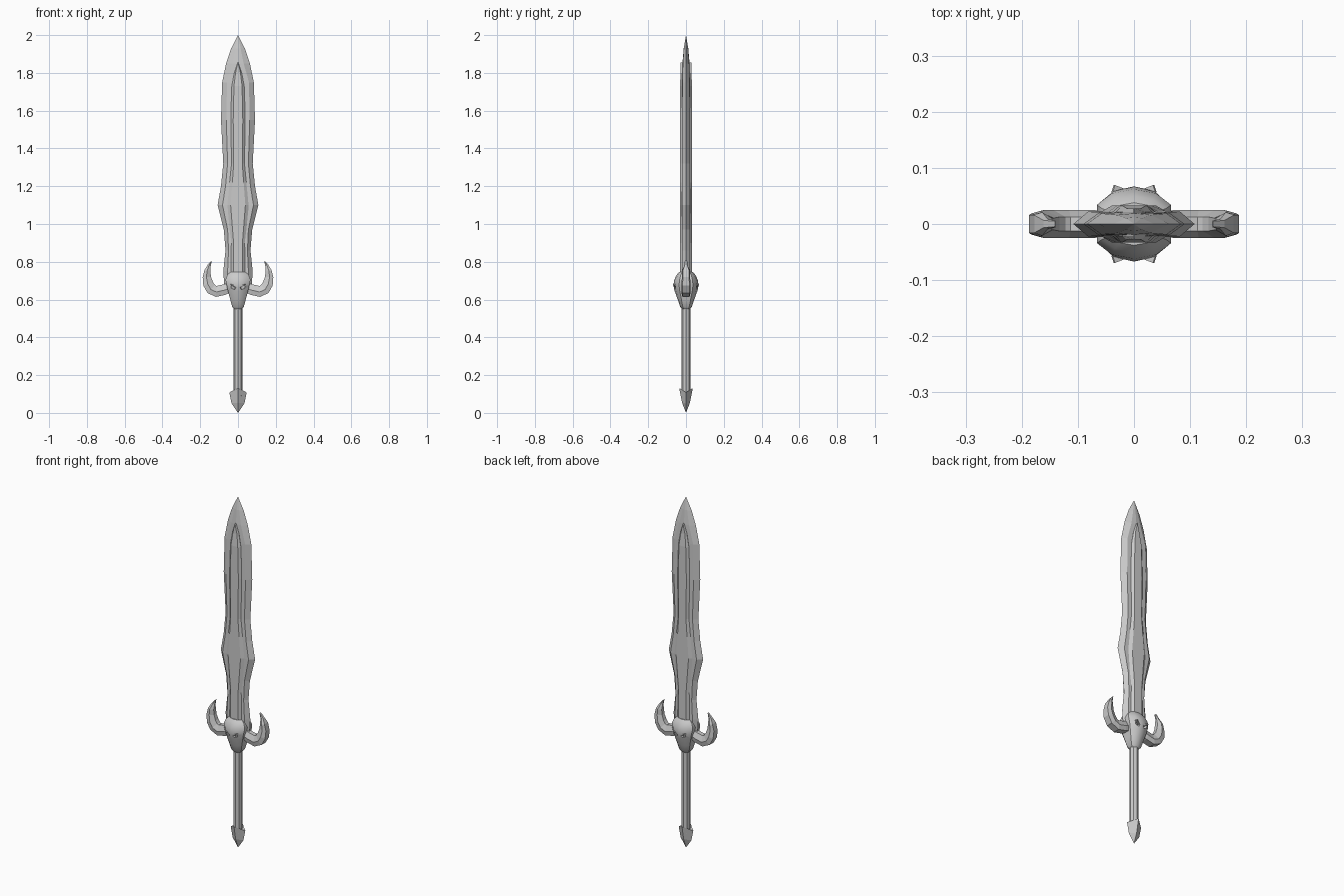
import bpy, bmesh
from math import radians, hypot
from mathutils import Vector, Matrix

old = bpy.data.objects.get("Cube")
if old:
    bpy.data.objects.remove(old, do_unlink=True)

steel = bpy.data.materials.new("grey steel")
steel.use_nodes = True
steel.diffuse_color = (0.6, 0.6, 0.6, 1)
steel.node_tree.nodes["Principled BSDF"].inputs["Base Color"].default_value = (0.6, 0.6, 0.6, 1)


def finish(name, bm, smooth=None):
    bmesh.ops.remove_doubles(bm, verts=bm.verts, dist=0.0002)
    bmesh.ops.recalc_face_normals(bm, faces=bm.faces)
    mesh = bpy.data.meshes.new(name)
    bm.to_mesh(mesh)
    bm.free()
    mesh.materials.append(steel)
    obj = bpy.data.objects.new(name, mesh)
    bpy.context.collection.objects.link(obj)
    bpy.ops.object.select_all(action='DESELECT')
    obj.select_set(True)
    bpy.context.view_layer.objects.active = obj
    if smooth:
        bpy.ops.object.shade_smooth_by_angle(angle=radians(smooth))
    return obj


def loft(name, rings, smooth=None):
    """Skin a list of equal-length point rings and cap both ends."""
    bm = bmesh.new()
    loops = [[bm.verts.new(p) for p in ring] for ring in rings]
    for a, b in zip(loops, loops[1:]):
        for i in range(len(a)):
            j = (i + 1) % len(a)
            bm.faces.new((a[i], a[j], b[j], b[i]))
    bm.faces.new(loops[0])
    bm.faces.new(loops[-1])
    return finish(name, bm, smooth)


def around(quarter, z):
    """Mirror quarter-section points, from +x to +y, into a closed ring."""
    half = quarter + [(-x, y) for x, y in quarter[-2::-1]]
    ring = half + [(x, -y) for x, y in half[-2:0:-1]]
    return [(x, y, z) for x, y in ring]


# Blade body: z, half width, bevel line, half thickness
blade = [(0.64, 0.07, 0.05, 0.022), (0.75, 0.078, 0.055, 0.024), (0.86, 0.066, 0.05, 0.024),
         (0.97, 0.075, 0.055, 0.024), (1.10, 0.108, 0.082, 0.026), (1.20, 0.09, 0.066, 0.025),
         (1.32, 0.078, 0.055, 0.024), (1.55, 0.09, 0.062, 0.024), (1.75, 0.084, 0.058, 0.022),
         (1.85, 0.063, 0.03, 0.019), (1.93, 0.036, 0.014, 0.012), (2.0, 0.0, 0.0, 0.0)]
loft("blade", [around([(w, 0), (b, t * 0.85), (0, t)], z) for z, w, b, t in blade])

# Raised rib following the blade: z, outer half width
rib = [(0.64, 0.038), (0.75, 0.038), (0.90, 0.036), (1.10, 0.06), (1.22, 0.046),
       (1.32, 0.035), (1.55, 0.039), (1.73, 0.033), (1.80, 0.02), (1.855, 0.001)]
loft("blade_rib", [around([(w, 0), (w, 0.021), (w * 0.65, 0.033 if w > 0.03 else 0.028),
                           (0, 0.033 if w > 0.03 else 0.028)], z) for z, w in rib])

# Grip
loft("grip", [around([(0.024, 0), (0.017, 0.017), (0, 0.024)], z) for z in (0.09, 0.58)])

# Four-sided pommel whose front and back corners rise
pommel = []
for z, x, y, lift in [(0, 0, 0, 0), (0.05, 0.034, 0.021, 0.004),
                      (0.108, 0.046, 0.036, 0.024), (0.10, 0.02, 0.02, 0.012)]:
    pommel.append([(x, 0, z), (0, y, z + lift), (-x, 0, z), (0, -y, z + lift)])
loft("pommel", pommel)

# Horned head guard, identical on front and back: z, half width, half depth
head_rings = [(0.55, 0.02, 0.022), (0.562, 0.031, 0.031), (0.60, 0.041, 0.044),
              (0.645, 0.053, 0.060), (0.675, 0.060, 0.067), (0.705, 0.066, 0.062),
              (0.73, 0.057, 0.05), (0.745, 0.04, 0.038)]
head = loft("guard_head", [around([(w, 0), (w, d * 0.55), (w * 0.6, d * 0.88), (0, d)], z)
                           for z, w, d in head_rings], 35)


def slanted_blocks(name, x, z, size, depth, angle):
    bm = bmesh.new()
    for sx in (-1, 1):
        for sy in (-1, 1):
            m = (Matrix.Translation((sx * x, sy * depth, z))
                 @ Matrix.Rotation(-sx * radians(angle), 4, 'Y')
                 @ Matrix.Rotation(-sx * sy * radians(-20), 4, 'Z')
                 @ Matrix.Diagonal((*size, 1)))
            bmesh.ops.create_cube(bm, size=1, matrix=m)
    return finish(name, bm)


# Sunken slanted eyes under raised brows
cutter = slanted_blocks("eye_cutter", 0.024, 0.662, (0.024, 0.024, 0.013), 0.064, 22)
cutter.hide_render = True
bpy.context.view_layer.objects.active = head
cut = head.modifiers.new("eye_sockets", 'BOOLEAN')
cut.operation = 'DIFFERENCE'
cut.solver = 'EXACT'
cut.object = cutter
bpy.ops.object.modifier_apply(modifier=cut.name)
bpy.data.objects.remove(cutter, do_unlink=True)
slanted_blocks("brows", 0.025, 0.674, (0.028, 0.014, 0.006), 0.058, 22)

# Curling horns: x, z, half width along the curve
horn = [(0.03, 0.668, 0.024), (0.075, 0.652, 0.028), (0.115, 0.643, 0.029), (0.142, 0.656, 0.029),
        (0.158, 0.683, 0.027), (0.165, 0.72, 0.022), (0.162, 0.752, 0.016),
        (0.153, 0.78, 0.009), (0.14, 0.805, 0.001)]
for side, label in ((1, "left_horn"), (-1, "right_horn")):
    rings = []
    for i, (x, z, r) in enumerate(horn):
        a, b = horn[max(i - 1, 0)], horn[min(i + 1, len(horn) - 1)]
        dx, dz = b[0] - a[0], b[1] - a[1]
        nx, nz = dz / hypot(dx, dz), -dx / hypot(dx, dz)
        t = 0.025 if r > 0.025 else 0.021 if r > 0.01 else 0.3 * r + 0.006
        section = [(1, 0.75), (0.1, 1), (-1, 0.5), (-1, -0.5), (0.1, -1), (1, -0.75)]
        rings.append([(side * (x + nx * r * u), t * v, z + nz * r * u) for u, v in section])
    loft(label, rings)
